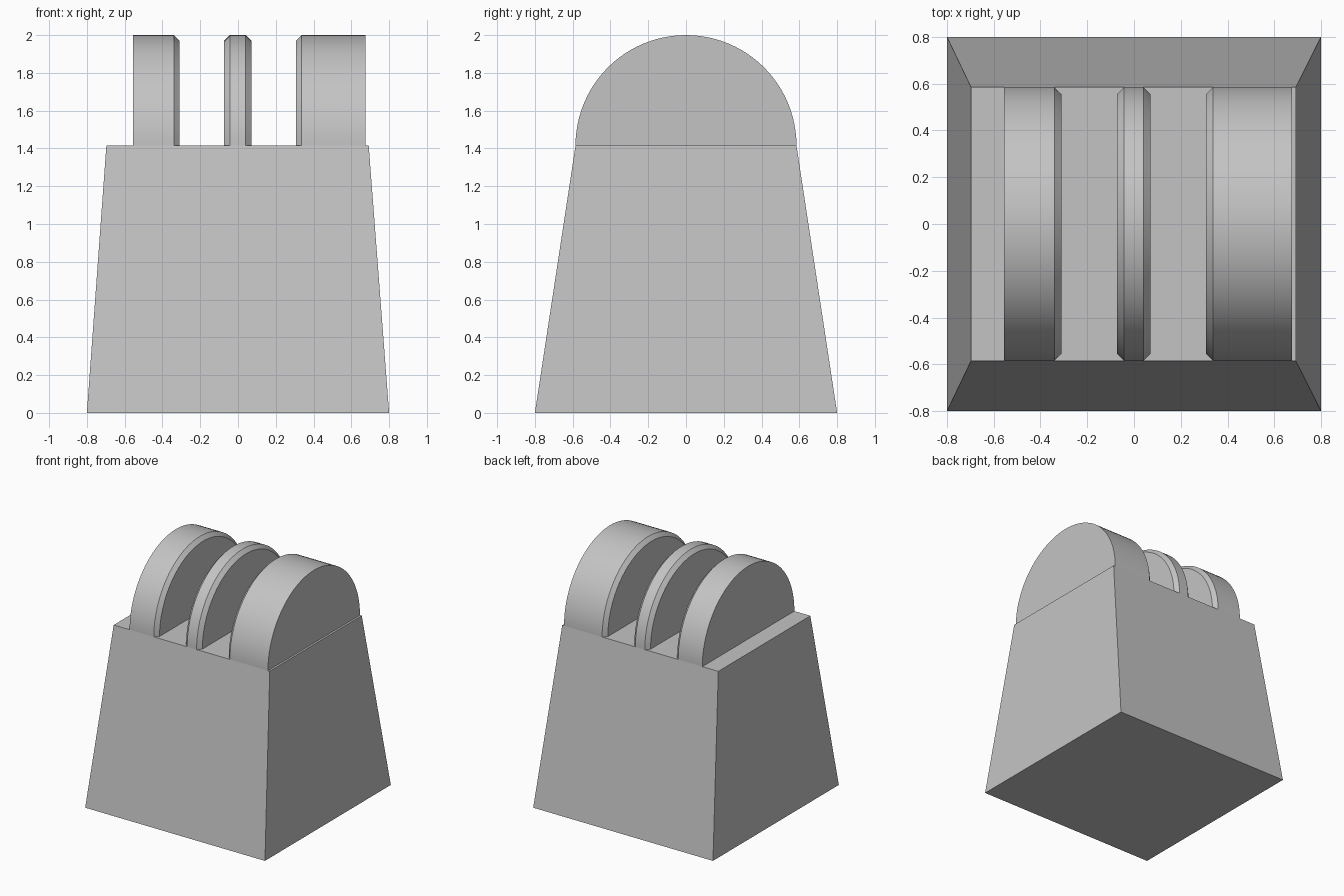
import bpy, bmesh, math

cube = bpy.data.objects.get("Cube")
if cube:
    bpy.data.objects.remove(cube, do_unlink=True)

TOP = 1.415       # height of the base's flat top
R = 0.585         # radius of the rounded lugs
BEVEL = 0.03      # chamfer on the slot edges
SINK = 0.02       # depth of each lug inside the base
SEGMENTS = 48

grey = bpy.data.materials.new("plain grey")
grey.use_nodes = True
colour = (0.55, 0.55, 0.55, 1)
grey.diffuse_color = colour
grey.node_tree.nodes["Principled BSDF"].inputs["Base Color"].default_value = colour


def loft(name, rings):
    """Join equal-length closed rings of points and cap both ends."""
    bm = bmesh.new()
    loops = [[bm.verts.new(p) for p in ring] for ring in rings]
    for a, b in zip(loops, loops[1:]):
        for i in range(len(a)):
            j = (i + 1) % len(a)
            bm.faces.new((a[i], a[j], b[j], b[i]))
    bm.faces.new(loops[0][::-1])
    bm.faces.new(loops[-1])
    bmesh.ops.recalc_face_normals(bm, faces=bm.faces)
    mesh = bpy.data.meshes.new(name)
    bm.to_mesh(mesh)
    bm.free()
    obj = bpy.data.objects.new(name, mesh)
    bpy.context.collection.objects.link(obj)
    mesh.materials.append(grey)
    return obj


def rectangle(x0, x1, y, z):
    return [(x0, -y, z), (x1, -y, z), (x1, y, z), (x0, y, z)]


def half_disc(x, r):
    angles = [math.pi * i / SEGMENTS for i in range(SEGMENTS + 1)]
    arc = [(x, r * math.cos(a), TOP + r * math.sin(a)) for a in angles]
    return arc + [(x, -r, TOP - SINK), (x, r, TOP - SINK)]


# Tapered base block
loft("base", [rectangle(-0.8, 0.8, 0.8, 0), rectangle(-0.697, 0.692, R, TOP)])

# Rounded lugs: x range, then which ends are chamfered
lugs = {
    "right_lug": (-0.555, -0.31, False, True),
    "middle_lug": (-0.073, 0.071, True, True),
    "left_lug": (0.307, 0.676, True, False),
}
for name, (x0, x1, bevel_start, bevel_end) in lugs.items():
    rings = [half_disc(x0, R - BEVEL * bevel_start)]
    if bevel_start:
        rings.append(half_disc(x0 + BEVEL, R))
    if bevel_end:
        rings.append(half_disc(x1 - BEVEL, R))
    rings.append(half_disc(x1, R - BEVEL * bevel_end))
    lug = loft(name, rings)
    bpy.ops.object.select_all(action="DESELECT")
    lug.select_set(True)
    bpy.context.view_layer.objects.active = lug
    bpy.ops.object.shade_smooth_by_angle(angle=math.radians(30))
